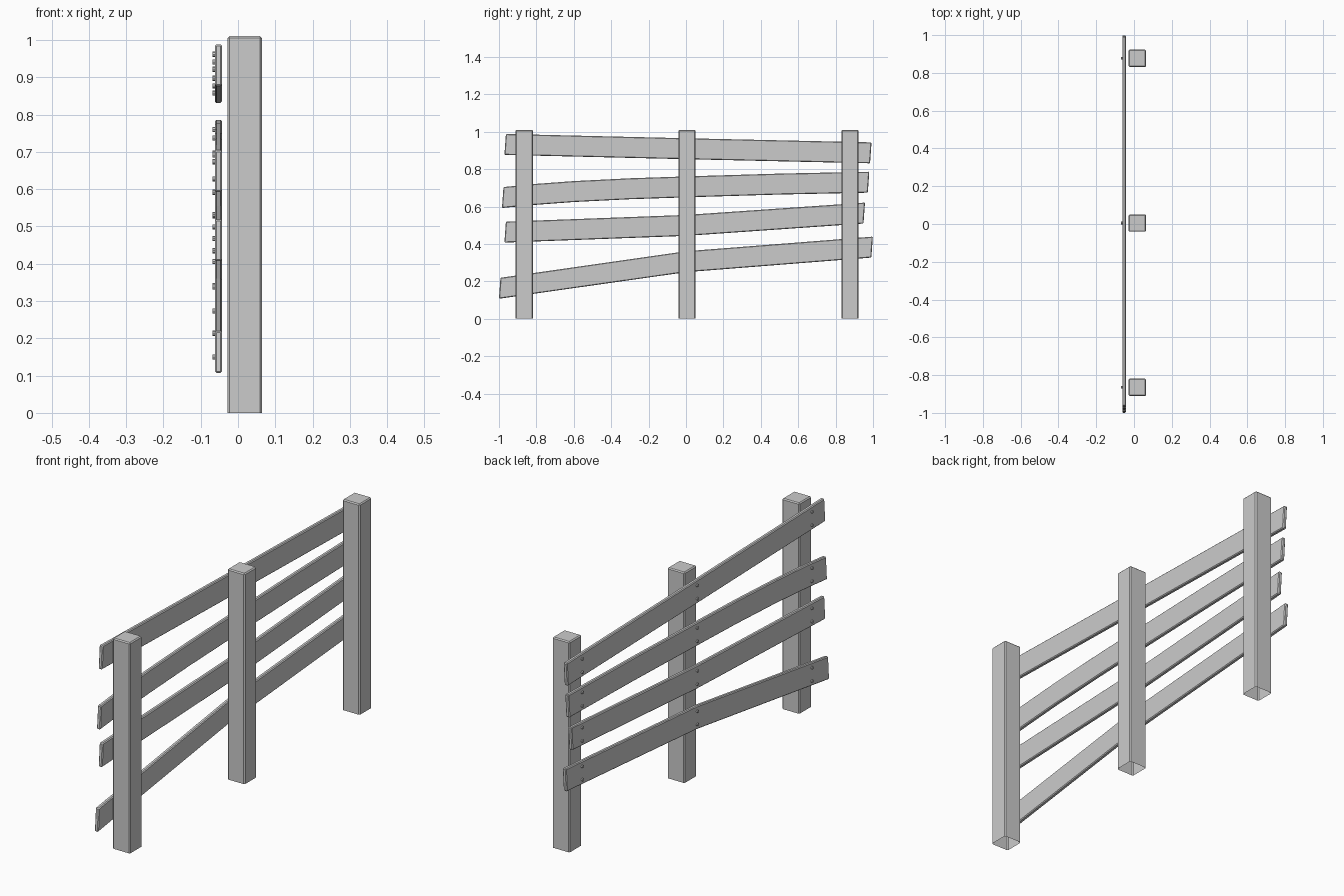
import bpy, bmesh
from math import radians
from mathutils import Matrix

cube = bpy.data.objects.get("Cube")
if cube:
    bpy.data.objects.remove(cube, do_unlink=True)

grey = bpy.data.materials.new("weathered_grey")
grey.use_nodes = True
colour = (0.6, 0.6, 0.6, 1)
grey.diffuse_color = colour
grey.node_tree.nodes["Principled BSDF"].inputs["Base Color"].default_value = colour

POST_Y = (-0.865, 0.005, 0.877)
POST_X, POST_W, POST_H = 0.018, 0.092, 1.01
BACK, FRONT, PLANK_H = -0.043, -0.062, 0.112

# Centre line of each plank as (y, z), from the low-y end to the high-y end
PLANKS = {
    "top_plank": [(-0.967, 0.932), (0, 0.909), (0.988, 0.887)],
    "upper_plank": [(-0.98, 0.648), (-0.83, 0.663), (-0.6, 0.68), (-0.3, 0.695),
                    (0, 0.705), (0.5, 0.72), (0.976, 0.73)],
    "lower_plank": [(-0.967, 0.463), (0, 0.499), (0.953, 0.565)],
    "bottom_plank": [(-0.996, 0.163), (0, 0.305), (0.995, 0.383)],
}


def finish(name, bm, bevel=0.0):
    """Turn a bmesh into a grey object with optionally eased edges."""
    bmesh.ops.recalc_face_normals(bm, faces=bm.faces)
    mesh = bpy.data.meshes.new(name)
    bm.to_mesh(mesh)
    bm.free()
    mesh.materials.append(grey)
    obj = bpy.data.objects.new(name, mesh)
    bpy.context.collection.objects.link(obj)
    if bevel:
        mod = obj.modifiers.new("eased_edges", 'BEVEL')
        mod.width = bevel
        mod.segments = 1
        mod.limit_method = 'ANGLE'
        mod.angle_limit = radians(40)
    return obj


def height_at(path, y):
    for (y0, z0), (y1, z1) in zip(path, path[1:]):
        if y <= y1:
            return z0 + (z1 - z0) * (y - y0) / (y1 - y0)
    return path[-1][1]


# Posts, open underneath
for label, y in zip(("front", "middle", "back"), POST_Y):
    bm = bmesh.new()
    place = Matrix.Translation((POST_X, y, POST_H / 2)) @ Matrix.Diagonal((POST_W, POST_W, POST_H, 1))
    bmesh.ops.create_cube(bm, size=1, matrix=place)
    bm.faces.ensure_lookup_table()
    lowest = min(bm.faces, key=lambda f: f.calc_center_median().z)
    bmesh.ops.delete(bm, geom=[lowest], context='FACES_ONLY')
    finish(label + "_post", bm, 0.005)

# Planks, bent along their length, with slightly leaning ends
for name, path in PLANKS.items():
    bm = bmesh.new()
    rings = []
    for i, (y, z) in enumerate(path):
        lean = 0.004 if i in (0, len(path) - 1) else 0
        h = PLANK_H / 2
        corners = [(FRONT, -1), (BACK, -1), (BACK, 1), (FRONT, 1)]
        rings.append([bm.verts.new((x, y + s * lean, z + s * h)) for x, s in corners])
    for a, b in zip(rings, rings[1:]):
        for k in range(4):
            n = (k + 1) % 4
            bm.faces.new((a[k], a[n], b[n], b[k]))
    bm.faces.new(rings[0])
    bm.faces.new(rings[-1])
    finish(name, bm, 0.004)

    # Two bolt heads per post
    bm = bmesh.new()
    for y in POST_Y:
        for side in (-1, 1):
            spot = Matrix.Translation((FRONT - 0.002, y, height_at(path, y) + side * 0.032))
            bmesh.ops.create_cone(bm, cap_ends=True, segments=8, radius1=0.007, radius2=0.007,
                                  depth=0.008, matrix=spot @ Matrix.Rotation(radians(90), 4, 'Y'))
    finish(name + "_bolts", bm)
